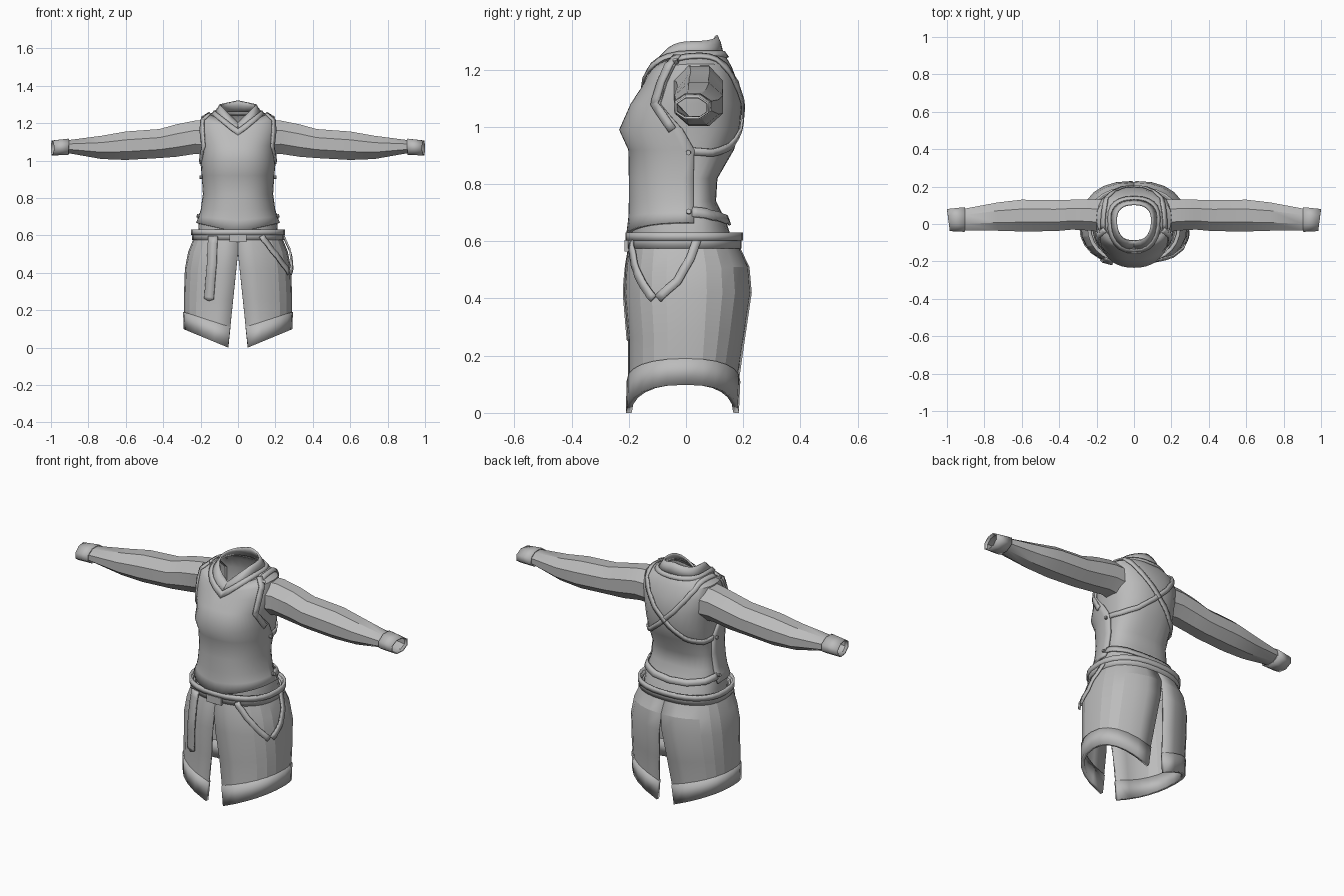
import bpy, math
from mathutils import Vector
from mathutils.bvhtree import BVHTree

if "Cube" in bpy.data.objects:
    bpy.data.objects.remove(bpy.data.objects["Cube"])

cloth = bpy.data.materials.new("grey cloth")
cloth.diffuse_color = (0.5, 0.5, 0.5, 1)
cloth.use_nodes = True
cloth.node_tree.nodes["Principled BSDF"].inputs["Base Color"].default_value = cloth.diffuse_color


def grid(name, rows, closed=False, thick=0.0, offset=-1, angle=30, mirror=False):
    """Skin rows of points (bottom to top, counter-clockwise) into a sheet."""
    if mirror:
        rows = [[(-p[0], p[1], p[2]) for p in reversed(r)] for r in rows]
    n = len(rows[0])
    verts = [tuple(p) for r in rows for p in r]
    faces = []
    for i in range(len(rows) - 1):
        for j in range(n if closed else n - 1):
            k = (j + 1) % n
            faces.append((i * n + j, i * n + k, (i + 1) * n + k, (i + 1) * n + j))
    me = bpy.data.meshes.new(name)
    me.from_pydata(verts, [], faces)
    me.materials.append(cloth)
    ob = bpy.data.objects.new(name, me)
    bpy.context.collection.objects.link(ob)
    if thick:
        m = ob.modifiers.new("thickness", 'SOLIDIFY')
        m.thickness, m.offset = thick, offset
    bpy.ops.object.select_all(action='DESELECT')
    ob.select_set(True)
    bpy.context.view_layer.objects.active = ob
    bpy.ops.object.shade_smooth_by_angle(angle=math.radians(angle))
    return ob


def point(r, deg, off=0.0, gap=0.0, e=0.85):
    """Point on a rounded section; -90 degrees is the front."""
    zf, zs, zb, w, yf, yc, yb = r
    c, s = math.cos(math.radians(deg)), math.sin(math.radians(deg))
    cx, sy = abs(c) ** e, abs(s) ** e
    if cx < 1e-6:
        cx = 0.0
    x = math.copysign(gap + (w + off - gap) * cx, c)
    y = yc + (sy * (yb + off - yc) if s > 0 else -sy * (yc - yf + off))
    z = zs + ((zb if s > 0 else zf) - zs) * (1 - cx)
    return (x, y, z)


def circle(n):
    return [360 * i / n for i in range(n)]


# Torso shirt: front z, side z, back z, half width, front y, centre y, back y
torso = [
    (.58, .58, .58, .215, -.19, .02, .17),
    (.67, .67, .67, .21, -.192, .02, .14),
    (.74, .74, .74, .187, -.188, .02, .105),
    (.82, .82, .82, .176, -.188, .02, .11),
    (.92, .92, .92, .182, -.19, .02, .168),
    (.99, .99, .99, .19, -.222, .02, .188),
    (1.08, 1.08, 1.08, .2, -.182, .02, .197),
    (1.14, 1.16, 1.15, .212, -.142, .03, .183),
    (1.165, 1.22, 1.21, .2, -.125, .035, .16),
    (1.18, 1.25, 1.245, .15, -.112, .035, .14),
    (1.19, 1.265, 1.27, .112, -.1, .03, .12)]
shirt = grid("torso_shirt", [[point(r, a) for a in circle(28)] for r in torso], True)

# Front vest with armholes, wrapped over the shirt
vest_rings = [(.615, .668, .65, .213, -.198, .02, .15), (.68, .7, .7, .198, -.19, .02, .14)] + torso[2:10]
spread = [92, 92, 92, 92, 92, 85, 62, 60, 66, 76]
vest_rows = [[point(r, -90 + h * (k / 12 - 1), .012) for k in range(25)]
             for r, h in zip(vest_rings, spread)]
vest = grid("front_vest", vest_rows, thick=.012, angle=50)

# Cowl collar in two folds, open at the neck
cowl = [(1.135, 1.25, 1.245, .145, -.158, .03, .15),
        (1.17, 1.268, 1.265, .128, -.142, .03, .136)]
neck = [(1.165, 1.262, 1.262, .124, -.138, .03, .13),
        (1.19, 1.285, 1.295, .108, -.112, .025, .122),
        (1.205, 1.3, 1.322, .1, -.093, .02, .11)]
for name, rings in (("cowl_lower_fold", cowl), ("cowl_collar", neck)):
    grid(name, [[point(r, a) for a in circle(24)] for r in rings], True, .01)

# Sleeves and cuffs: x, bottom z, top z, front y, back y
sleeve = [(.16, 1.03, 1.215, -.05, .13), (.23, 1.035, 1.213, -.035, .13),
          (.33, 1.02, 1.193, -.03, .13), (.42, 1.013, 1.168, -.038, .127),
          (.6, 1.003, 1.155, -.04, .13), (.73, 1.008, 1.132, -.036, .115),
          (.9, 1.038, 1.11, -.034, .083), (.985, 1.034, 1.1, -.03, .072)]
cuff = [(.905, 1.03, 1.117, -.042, .09), (1.0, 1.027, 1.107, -.038, .08)]


def tube(rings):
    rows = []
    for x, z0, z1, y0, y1 in rings:
        row = []
        for a in circle(8):
            c, s = math.cos(math.radians(a + 22.5)), math.sin(math.radians(a + 22.5))
            slant = .015 * (1 - c / .924) / 2 if x > .95 else 0
            row.append((x - slant, (y0 + y1) / 2 + c * (y1 - y0) / 1.848,
                        (z0 + z1) / 2 + s * (z1 - z0) / 1.848))
        rows.append(row)
    return rows


for mir, side in ((False, "left"), (True, "right")):
    grid(side + "_sleeve", tube(sleeve), True, mirror=mir, angle=35)
    grid(side + "_cuff", tube(cuff), True, .007, mirror=mir, angle=35)

# Split skirt: two halves with a slit in front and behind
skirt = [
    (.0, .098, .0, .285, -.205, 0, .18),
    (.11, .19, .11, .289, -.203, 0, .185),
    (.25, .28, .25, .289, -.203, 0, .205),
    (.42, .42, .42, .284, -.217, 0, .23),
    (.51, .51, .51, .267, -.212, 0, .222),
    (.57, .57, .57, .243, -.203, 0, .193),
    (.61, .61, .61, .228, -.195, 0, .18)]
half = [-90 + 180 * k / 12 for k in range(13)]


def skirt_rows(rings, off):
    return [[point(r, a, off, gap=max(0, .053 * (1 - r[0] / .51))) for a in half] for r in rings]


skirts = []
for mir, side in ((False, "left"), (True, "right")):
    skirts.append(grid(side + "_skirt_half", skirt_rows(skirt, 0), thick=.01, mirror=mir, angle=16))
    grid(side + "_hem_band", skirt_rows(skirt[:2], .005), thick=.02, mirror=mir, angle=16)

# Belt with a raised upper edge and a small buckle
for name, z0, z1, off in (("belt", .575, .622, .012), ("belt_edge", .602, .63, .018)):
    rows = [[point((z, z, z, .233, -.194, 0, .182), a, off) for a in circle(28)] for z in (z0, z1)]
    grid(name, rows, True, .014)
bpy.ops.mesh.primitive_cube_add(size=1, location=(0, -.208, .585))
buckle = bpy.context.object
buckle.name = "belt_buckle"
buckle.scale = (.09, .014, .04)
buckle.data.materials.append(cloth)


def tree(*obs):
    verts, faces = [], []
    for o in obs:
        base = len(verts)
        verts += [v.co.copy() for v in o.data.vertices]
        faces += [[base + i for i in p.vertices] for p in o.data.polygons]
    return BVHTree.FromPolygons(verts, faces)


def strap(name, guide, width, surface, lift=.006, tip=False, mirror=False):
    """Flat strap following guide points, laid on a surface."""
    guide = [Vector(g) for g in guide]
    pts = [a.lerp(b, k / 4) for a, b in zip(guide, guide[1:]) for k in range(4)] + [guide[-1]]
    hits = [surface.find_nearest(p)[:2] for p in pts]
    pos = [h + n * lift for h, n in hits]
    rows = []
    for i, p in enumerate(pos):
        t = pos[min(i + 1, len(pos) - 1)] - pos[max(i - 1, 0)]
        side = t.cross(hits[i][1]).normalized() * width / 2
        if tip and i == len(pos) - 1:
            side *= .15
        rows.append([p - side, p + side])
    return grid(name, rows, thick=.009, offset=0, mirror=mirror)


on_shirt, on_vest, on_skirt = tree(shirt), tree(vest), tree(*skirts)

# Crossed back straps, armhole trims and side studs
cross = [(.17, -.03, 1.25), (.155, .08, 1.24), (.12, .16, 1.17), (.06, .2, 1.09),
         (-.03, .2, 1.0), (-.11, .17, .935), (-.17, .09, .91), (-.19, .02, .915)]
for mir, side in ((False, "left"), (True, "right")):
    strap(side + "_back_strap", cross, .026, on_shirt, .007, mirror=mir)
    strap(side + "_armhole_trim", [r[-2] for r in vest_rows[5:]], .03, on_vest, .004, mirror=mir)
    sx = -1 if mir else 1
    for y, z in ((.008, .91), (.01, .7), (-.03, 1.24)):
        h, n, _, _ = on_vest.find_nearest(Vector((sx * .2, y, z)))
        bpy.ops.mesh.primitive_cylinder_add(vertices=10, radius=.009, depth=.016, location=h + n * .004,
                                            rotation=n.to_track_quat('Z', 'Y').to_euler())
        bpy.context.object.name = side + "_stud"
        bpy.context.object.data.materials.append(cloth)

# Waist strap joining the vest across the back
strap("back_waist_strap", [(.2, .02, .7), (.18, .09, .69), (.1, .13, .675), (0, .14, .67),
                           (-.1, .13, .675), (-.18, .09, .69), (-.2, .02, .7)], .035, on_shirt, .008)

# Hanging belt ends
strap("long_belt_end", [(-.14, -.21, .6), (-.14, -.21, .45), (-.153, -.2, .29), (-.157, -.2, .25)],
      .052, on_skirt, .012, tip=True)
strap("front_loop_strap", [(.13, -.2, .6), (.19, -.19, .52), (.25, -.16, .45), (.285, -.12, .4)],
      .03, on_skirt, .014)
strap("side_loop_strap", [(.24, .04, .61), (.27, .015, .54), (.285, -.03, .46), (.285, -.1, .4)],
      .03, on_skirt, .014)
